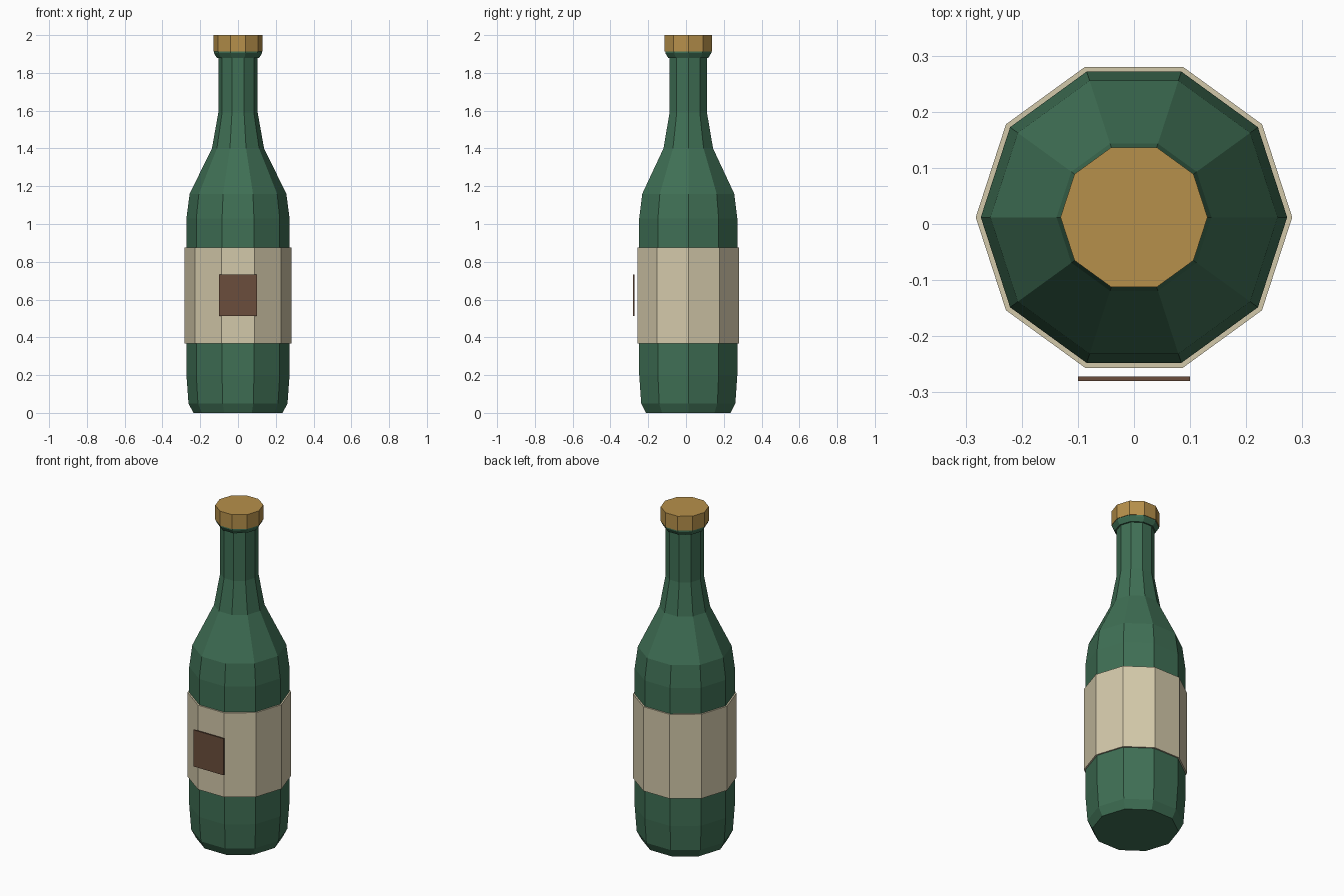
import bpy, bmesh, math

if "Cube" in bpy.data.objects:
    bpy.data.objects.remove(bpy.data.objects["Cube"], do_unlink=True)

SIDES = 10
AXIS_Y = 0.012


def material(name, rgb):
    m = bpy.data.materials.new(name)
    m.use_nodes = True
    m.diffuse_color = (*rgb, 1)
    m.node_tree.nodes["Principled BSDF"].inputs["Base Color"].default_value = (*rgb, 1)
    return m


def finish(name, bm, mat):
    bmesh.ops.recalc_face_normals(bm, faces=bm.faces)
    mesh = bpy.data.meshes.new(name)
    bm.to_mesh(mesh)
    bm.free()
    mesh.materials.append(mat)
    obj = bpy.data.objects.new(name, mesh)
    bpy.context.collection.objects.link(obj)
    return obj


def lathe(name, profile, mat, closed=False):
    """Turn (radius, height) points into a faceted solid; closed makes a ring."""
    bm = bmesh.new()
    rings = []
    for r, z in profile:
        angles = [math.tau * i / SIDES for i in range(SIDES)]
        rings.append([bm.verts.new((r * math.cos(a), r * math.sin(a), z)) for a in angles])
    pairs = list(zip(rings, rings[1:]))
    if closed:
        pairs.append((rings[-1], rings[0]))
    else:
        bm.faces.new(rings[0])
        bm.faces.new(rings[-1])
    for low, high in pairs:
        for i in range(SIDES):
            j = (i + 1) % SIDES
            bm.faces.new((low[i], low[j], high[j], high[i]))
    obj = finish(name, bm, mat)
    obj.location.y = AXIS_Y
    return obj


green = material("green glass", (0.05, 0.16, 0.09))
cream = material("cream paper", (0.65, 0.58, 0.40))
gold = material("gold cap", (0.47, 0.28, 0.07))
brown = material("brown print", (0.147, 0.076, 0.045))

# Glass body with shoulder, neck and lip
lathe("bottle", [(0.236, 0), (0.262, 0.05), (0.273, 0.2), (0.273, 1.03),
                 (0.256, 1.16), (0.138, 1.40), (0.104, 1.59), (0.104, 1.88),
                 (0.112, 1.88), (0.128, 1.905), (0.128, 1.92)], green)

# Cap
lathe("cap", [(0.131, 1.913), (0.131, 2.0)], gold)

# Paper band around the body
lathe("label", [(0.27, 0.368), (0.282, 0.368), (0.282, 0.875), (0.27, 0.875)],
      cream, closed=True)

# Small square plate in front of the label
bm = bmesh.new()
bmesh.ops.create_cube(bm, size=1)
bmesh.ops.scale(bm, vec=(0.2, 0.008, 0.22), verts=bm.verts)
plate = finish("label_plate", bm, brown)
plate.location = (0, -0.276, 0.622)
